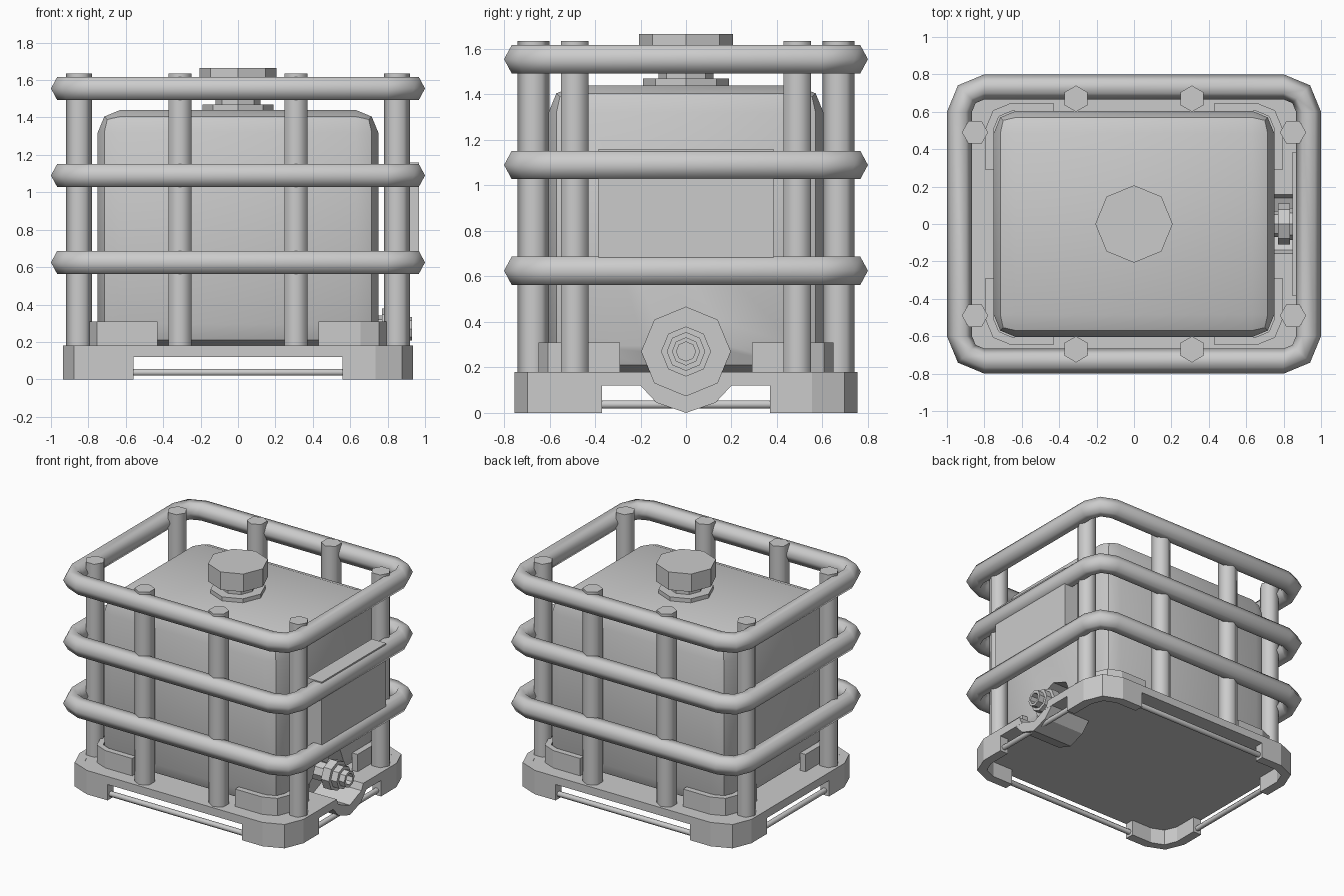
import bpy, bmesh, math
from mathutils import Matrix

if "Cube" in bpy.data.objects:
    bpy.data.objects.remove(bpy.data.objects["Cube"])

grey = bpy.data.materials.new("plain grey")
grey.use_nodes = True
grey.diffuse_color = (0.6, 0.6, 0.6, 1)
grey.node_tree.nodes["Principled BSDF"].inputs["Base Color"].default_value = (0.6, 0.6, 0.6, 1)


def finish(name, bm, smooth=0):
    bmesh.ops.recalc_face_normals(bm, faces=bm.faces)
    mesh = bpy.data.meshes.new(name)
    bm.to_mesh(mesh)
    bm.free()
    mesh.materials.append(grey)
    obj = bpy.data.objects.new(name, mesh)
    bpy.context.collection.objects.link(obj)
    if smooth:
        shade(obj, smooth)
    return obj


def select(obj):
    bpy.ops.object.select_all(action='DESELECT')
    obj.select_set(True)
    bpy.context.view_layer.objects.active = obj


def shade(obj, angle):
    select(obj)
    bpy.ops.object.shade_smooth_by_angle(angle=math.radians(angle))


def rounded_rect(hx, hy, r, steps=2):
    pts = []
    for k, (sx, sy) in enumerate([(1, 1), (-1, 1), (-1, -1), (1, -1)]):
        for i in range(steps + 1):
            a = math.pi / 2 * (k + i / steps)
            pts.append((sx * (hx - r) + r * math.cos(a), sy * (hy - r) + r * math.sin(a)))
    return pts


def frame(name, hx, hy, r, profile, smooth=0):
    """Sweep a closed (inset, z) profile around a rounded rectangle."""
    bm = bmesh.new()
    loops = [[bm.verts.new((x, y, z)) for x, y in rounded_rect(hx - d, hy - d, r - d)]
             for d, z in profile]
    for a, b in zip(loops, loops[1:] + loops[:1]):
        for i in range(len(a)):
            j = (i + 1) % len(a)
            bm.faces.new((a[i], a[j], b[j], b[i]))
    return finish(name, bm, smooth)


def wall(thick, z0, z1):
    return [(0, z0), (0, z1), (thick, z1), (thick, z0)]


def prism(name, points, direction):
    bm = bmesh.new()
    face = bm.faces.new([bm.verts.new(p) for p in points])
    ext = bmesh.ops.extrude_face_region(bm, geom=[face])
    bmesh.ops.translate(bm, vec=direction, verts=[v for v in ext["geom"] if isinstance(v, bmesh.types.BMVert)])
    return finish(name, bm)


def box(name, hx, hy, z0, z1, x=0):
    pts = [(x - hx, -hy, z0), (x + hx, -hy, z0), (x + hx, hy, z0), (x - hx, hy, z0)]
    return prism(name, pts, (0, 0, z1 - z0))


def lathe(name, profile, sides, matrix, smooth=0):
    """Spin (radius, height) steps around z, then place with a matrix."""
    bm = bmesh.new()
    rings = []
    for r, h in profile:
        rings.append([bm.verts.new((r * math.cos(2 * math.pi * i / sides),
                                    r * math.sin(2 * math.pi * i / sides), h)) for i in range(sides)])
    for a, b in zip(rings, rings[1:]):
        for i in range(sides):
            j = (i + 1) % sides
            bm.faces.new((a[i], a[j], b[j], b[i]))
    bm.faces.new(rings[0])
    bm.faces.new(rings[-1])
    bmesh.ops.transform(bm, matrix=matrix, verts=bm.verts)
    return finish(name, bm, smooth)


def cut(obj, *cutters):
    select(obj)
    for c in cutters:
        mod = obj.modifiers.new("cut", 'BOOLEAN')
        mod.operation, mod.solver, mod.object = 'DIFFERENCE', 'EXACT', c
        bpy.ops.object.modifier_apply(modifier=mod.name)


def drop(*objs):
    for o in objs:
        bpy.data.objects.remove(o)


AXIS = 0.27  # height of the valve
along_x = Matrix.Translation((0, 0, AXIS)) @ Matrix.Rotation(math.pi / 2, 4, 'Y')
recess = lathe("recess_cutter", [(0.195, 0.62), (0.195, 1.2)], 8, along_x)
recess.hide_render = True

# Tank with rounded edges and the valve recess
tank = box("tank", 0.75, 0.605, 0.175, 1.44)
bev = tank.modifiers.new("round", 'BEVEL')
bev.width, bev.segments = 0.12, 2
select(tank)
bpy.ops.object.modifier_apply(modifier=bev.name)
cut(tank, recess)
shade(tank, 44)

# Pallet: deck, skirt with fork openings, and the drip scoop
deck_pts = [(x, y, 0.12) for x, y in rounded_rect(0.92, 0.74, 0.185)]
deck = prism("pallet_deck", deck_pts, (0, 0, 0.059))
skirt = frame("pallet_skirt", 0.935, 0.755, 0.2, wall(0.07, 0, 0.18))
forks = [box("fork_cutter", 0.56, 2, -0.1, 0.12), box("fork_cutter", 2, 0.37, -0.1, 0.12)]
cut(skirt, *forks, recess)
cut(deck, recess)
outline = [(-0.22, 0.175), (-0.2, 0.12), (-0.13, 0.045), (0, 0), (0.13, 0.045), (0.2, 0.12), (0.22, 0.175)]
scoop = prism("drip_scoop", [(0.59, y, z) for y, z in outline], (0.344, 0, 0))
cut(scoop, recess)
drop(recess, *forks)


def hexagon(rx, rz, z):
    return [(rx - rx * math.cos(math.pi * i / 3), z + rz * math.sin(math.pi * i / 3)) for i in range(6)]


frame("pallet_rod", 0.92, 0.74, 0.185, hexagon(0.02, 0.02, 0.037), 65)

# Corner guards around the foot of the tank
guards = frame("corner_guards", 0.795, 0.648, 0.14, wall(0.045, 0.178, 0.31))
gaps = [box("gap_cutter", 0.43, 2, 0, 1), box("gap_cutter", 2, 0.29, 0, 1)]
cut(guards, *gaps)
drop(*gaps)

# Cage: three hoops and eight posts
for level, z in (("lower", 0.625), ("middle", 1.09), ("upper", 1.555)):
    frame(level + "_hoop", 1.0, 0.8, 0.2, hexagon(0.067, 0.0715, z), 65)

for sx in (-1, 1):
    for sy in (-1, 1):
        for x, y, turn in ((0.31, 0.67, math.pi / 2), (0.85, 0.49, 0)):
            place = Matrix.Translation((sx * x, sy * y, 0)) @ Matrix.Rotation(turn, 4, 'Z')
            lathe("cage_post", [(0.07, 0.17), (0.07, 1.635)], 6, place, 65)

# Sign panel on the valve side
box("sign_panel", 0.06, 0.385, 0.64, 1.16, 0.908)

# Filler neck and cap
lathe("filler_cap", [(0.19, 1.43), (0.19, 1.47), (0.12, 1.47), (0.12, 1.53),
                     (0.207, 1.53), (0.207, 1.665)], 8, Matrix.Identity(4))

# Drain valve with a hollow outlet
lathe("drain_valve", [(0.07, 0.6), (0.07, 0.77), (0.11, 0.77), (0.11, 0.835), (0.085, 0.835),
                      (0.085, 0.885), (0.062, 0.885), (0.062, 0.93), (0.042, 0.93), (0.042, 0.85)],
      8, along_x)
